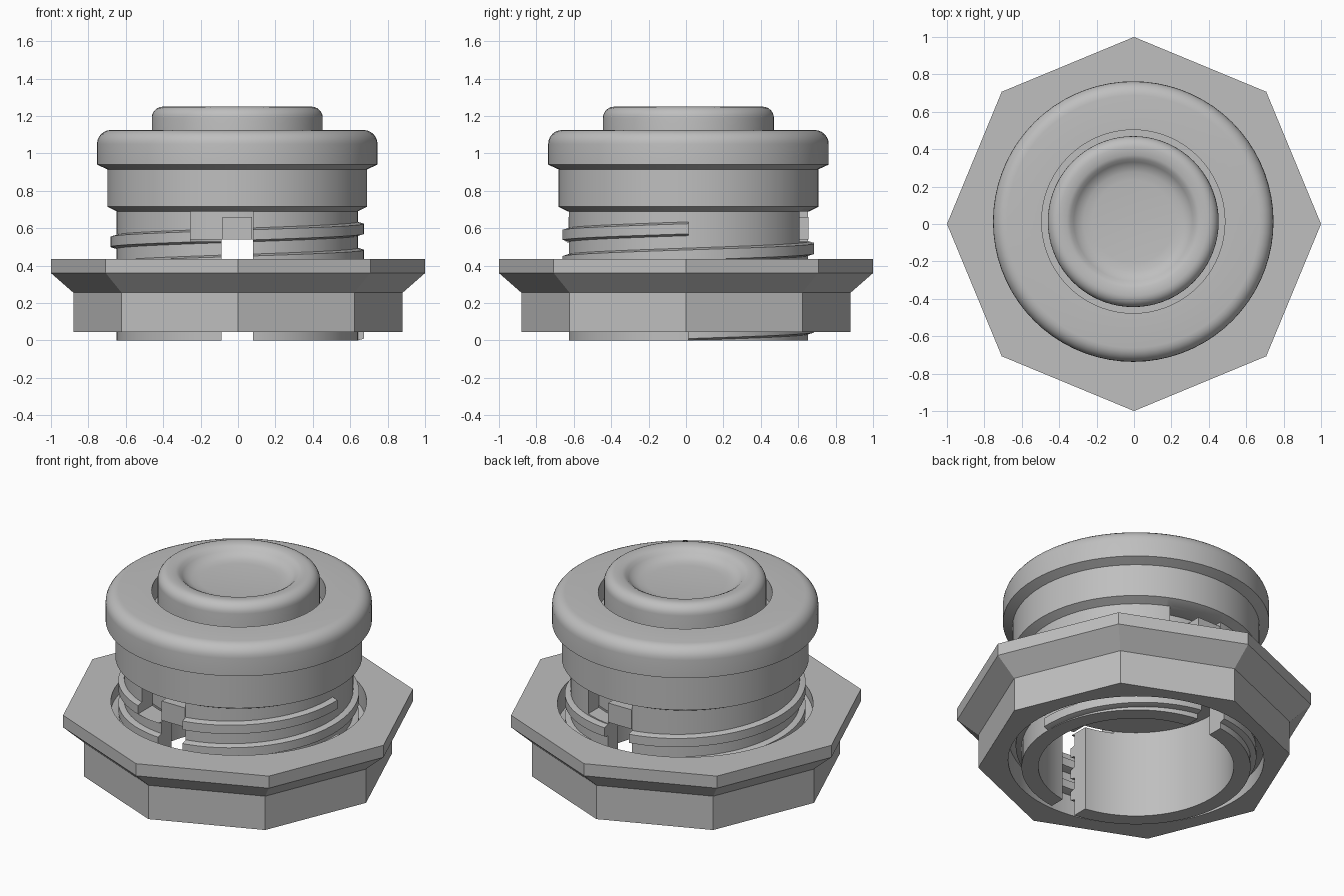
import bpy, bmesh
from math import sin, cos, pi, radians

if "Cube" in bpy.data.objects:
    bpy.data.objects.remove(bpy.data.objects["Cube"])

CX, CY = -0.004, 0.013          # button axis, slightly off the nut centre

grey = bpy.data.materials.new("plain grey")
grey.diffuse_color = (0.52, 0.52, 0.52, 1)
grey.use_nodes = True
grey.node_tree.nodes["Principled BSDF"].inputs["Base Color"].default_value = grey.diffuse_color


def finish(bm, name, at=(CX, CY, 0)):
    bmesh.ops.remove_doubles(bm, verts=bm.verts, dist=1e-5)
    bmesh.ops.recalc_face_normals(bm, faces=bm.faces)
    me = bpy.data.meshes.new(name)
    bm.to_mesh(me)
    bm.free()
    me.materials.append(grey)
    ob = bpy.data.objects.new(name, me)
    ob.location = at
    bpy.context.collection.objects.link(ob)
    return ob


def sweep(name, profile, steps, turns=1, rise=0, z0=0, at=(CX, CY, 0)):
    """Turn a closed (r, z) profile round z; a rise per turn makes a thread."""
    bm = bmesh.new()
    n = len(profile)
    total = int(steps * turns)
    rings = []
    for i in range(total + 1):
        a = 2 * pi * i / steps
        dz = z0 + rise * i / steps
        rings.append([bm.verts.new((r * cos(a), r * sin(a), z + dz)) for r, z in profile])
    for p, q in zip(rings, rings[1:]):
        for j in range(n):
            k = (j + 1) % n
            if profile[j][0] == 0 and profile[k][0] == 0:
                continue
            if profile[j][0] == 0:
                bm.faces.new((p[j], q[k], p[k]))
            elif profile[k][0] == 0:
                bm.faces.new((p[j], q[j], p[k]))
            else:
                bm.faces.new((p[j], q[j], q[k], p[k]))
    if rise:
        bm.faces.new(rings[0])
        bm.faces.new(rings[-1])
    return finish(bm, name, at)


def box(name, x0, x1, y0, y1, z0, z1):
    bm = bmesh.new()
    bmesh.ops.create_cube(bm, size=1)
    for v in bm.verts:
        v.co = (x0 + (v.co.x + .5) * (x1 - x0), y0 + (v.co.y + .5) * (y1 - y0),
                z0 + (v.co.z + .5) * (z1 - z0))
    ob = finish(bm, name)
    ob.hide_render = "cutter" in name
    return ob


def cut(ob, cutters):
    bpy.context.view_layer.objects.active = ob
    for c in cutters:
        m = ob.modifiers.new("cut", 'BOOLEAN')
        m.operation, m.solver, m.object = 'DIFFERENCE', 'EXACT', c
        bpy.ops.object.modifier_apply(modifier=m.name)


def arc(cr, cz, rad, a0, a1, n=6):
    return [(cr + rad * cos(radians(a0 + (a1 - a0) * i / n)),
             cz + rad * sin(radians(a0 + (a1 - a0) * i / n))) for i in range(n + 1)]


# Threaded barrel with rounded flange
barrel = sweep("barrel", [(.55, 0), (.645, 0), (.645, .69), (.695, .715), (.695, .915), (.75, .94)]
               + arc(.675, 1.05, .075, 0, 90) + [(.49, 1.125), (.49, 1.0), (.55, 1.0)], 72)

# Outer thread, four turns
thread = sweep("barrel_thread", [(.63, -.037), (.645, -.037), (.678, -.027), (.678, .027),
                                 (.645, .037), (.63, .037)], 72, 4, .14, .037)

# Front and back slots with a sideways locking notch
cutters = [box("slot_cutter", -.083, .083, -.9, .9, -.1, .69),
           box("front_notch_cutter", -.25, -.05, -.9, -.4, .53, .69),
           box("back_notch_cutter", .05, .25, .4, .9, .53, .69)]
cut(barrel, cutters)
cut(thread, cutters)

# Inner switch plug with two lugs sitting in the slots
plug = sweep("inner_plug", [(0, .54), (.549, .54), (.549, 1.001), (0, 1.001)], 72)
front_lug = box("front_lug", -.08, .08, -.642, -.5, .54, .66)
back_lug = box("back_lug", -.08, .08, .5, .642, .54, .66)

# Push button with a dished top
button = sweep("push_button", [(0, .98), (.457, .98)] + arc(.397, 1.19, .06, 0, 90)
               + [(.355, 1.248), (.335, 1.238), (.318, 1.222), (.298, 1.205), (.265, 1.193),
                  (.22, 1.188), (0, 1.186)], 72)

# Octagonal nut with a round bore
nut = sweep("nut", [(0, .045), (.88, .045), (.88, .255), (1, .36), (1, .435), (0, .435)],
            8, at=(0, 0, 0))
bore = sweep("bore_cutter", [(0, -.1), (.72, -.1), (.72, .6), (0, .6)], 72)
bore.hide_render = True
cut(nut, [bore])

# Thread inside the nut
nut_thread = sweep("nut_thread", [(.735, -.037), (.715, -.037), (.675, -.025), (.675, .025),
                                  (.715, .037), (.735, .037)], 72, 2, .14, .107)

for c in cutters + [bore]:
    bpy.data.objects.remove(c)

# Smooth round walls, keep edges crisp
bpy.ops.object.select_all(action='DESELECT')
for ob in (barrel, thread, plug, button, nut, nut_thread):
    ob.select_set(True)
bpy.context.view_layer.objects.active = barrel
bpy.ops.object.shade_smooth_by_angle(angle=radians(28))
